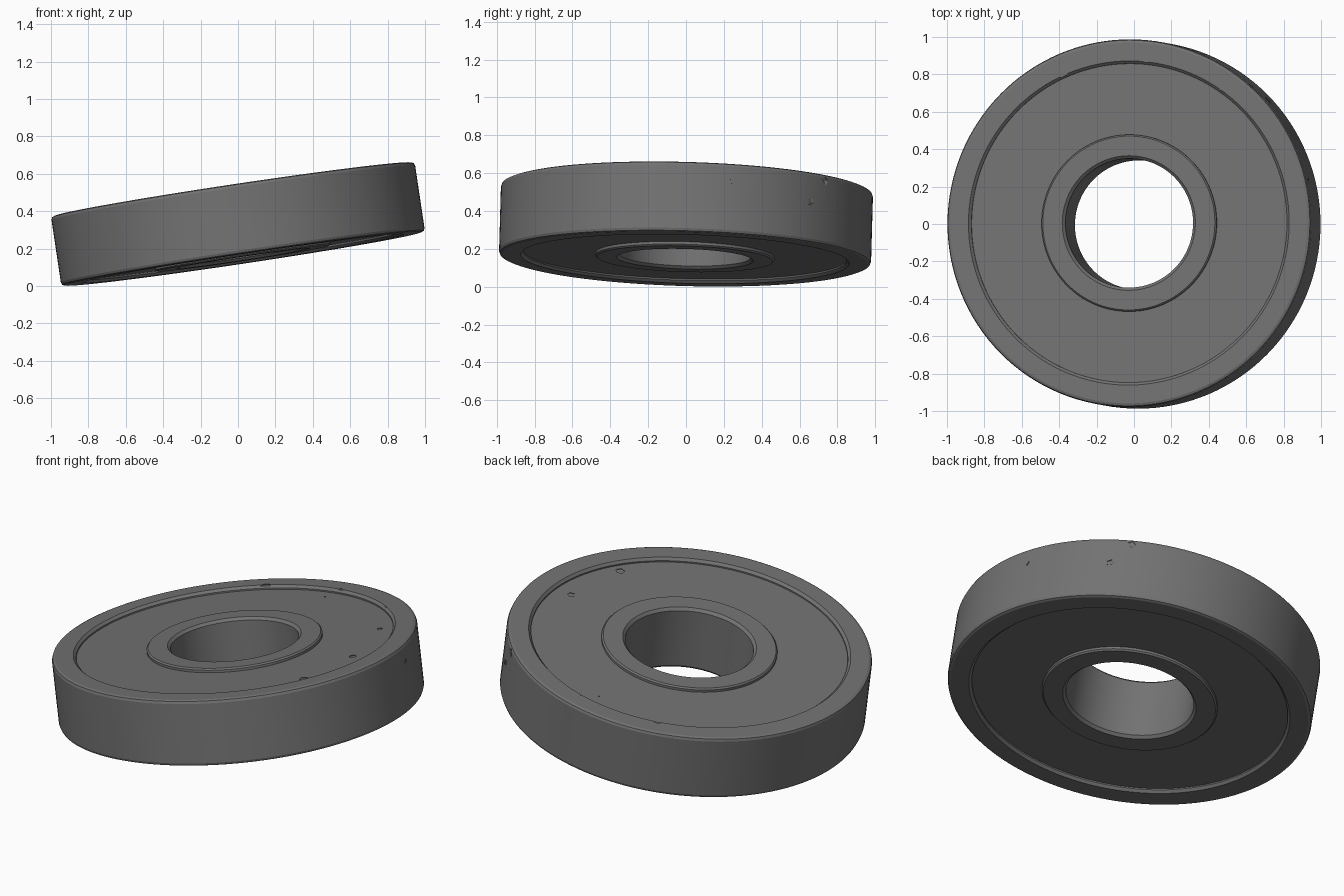
import bpy, bmesh, math
from mathutils import Vector, Matrix

if "Cube" in bpy.data.objects:
    bpy.data.objects.remove(bpy.data.objects["Cube"])

H = 0.187           # half thickness
R = 0.983           # outer radius
REC = 0.022         # shield recess
SEG = 128
ROT = Vector((0, 0, 1)).rotation_difference(Vector((-0.148, 0.028, 0.9886))).to_matrix().to_4x4()
PLACE = Matrix.Translation((0, 0, 0.3315)) @ ROT

steel = bpy.data.materials.new("dark_steel")
steel.diffuse_color = (0.17, 0.17, 0.17, 1)
steel.use_nodes = True
steel.node_tree.nodes["Principled BSDF"].inputs["Base Color"].default_value = steel.diffuse_color


def make_object(name, bm):
    bmesh.ops.recalc_face_normals(bm, faces=bm.faces)
    me = bpy.data.meshes.new(name)
    bm.to_mesh(me)
    bm.free()
    me.materials.append(steel)
    ob = bpy.data.objects.new(name, me)
    bpy.context.collection.objects.link(ob)
    return ob


def lathe(name, half):
    """Spin a closed (r, z) profile, given for the upper half and mirrored."""
    profile = half + [(r, -z) for r, z in reversed(half)]
    bm = bmesh.new()
    rings = []
    for i in range(SEG):
        a = 2 * math.pi * i / SEG
        rings.append([bm.verts.new((r * math.cos(a), r * math.sin(a), z)) for r, z in profile])
    n = len(profile)
    for i in range(SEG):
        p, q = rings[i], rings[(i + 1) % SEG]
        for k in range(n):
            bm.faces.new((p[k], q[k], q[(k + 1) % n], p[(k + 1) % n]))
    bm.transform(PLACE)
    return make_object(name, bm)


# Bearing rings and the recessed shield between them
outer = lathe("outer_ring", [(0.853, H - 0.03), (0.853, H - 0.014), (0.867, H),
                             (R - 0.018, H), (R - 0.005, H - 0.005), (R, H - 0.018)])
inner = lathe("inner_ring", [(0.345, H - 0.015), (0.36, H), (0.465, H), (0.473, H - 0.008)])
shield = lathe("shield", [(0.46, H - REC), (0.87, H - REC)])

# Small angular dents: (angle, radius, height, size) in the bearing's own frame
dents = [(114, 0.86, H, 0.03), (84, 0.865, H, 0.018), (87, 0.78, H - REC, 0.012),
         (55, 0.85, H, 0.022), (35, 0.78, H - REC, 0.02), (2, 0.76, H - REC, 0.025),
         (-13, 0.85, H, 0.015), (-27, 0.80, H - REC, 0.03),
         (13.5, R, 0.085, 0.018), (48, R, 0.155, 0.026), (42, R, 0.03, 0.026)]
bm = bmesh.new()
for i, (ang, r, z, s) in enumerate(dents):
    a = math.radians(ang)
    side = r > 0.9
    squash = Matrix.Diagonal((0.35, 1, 1, 1) if side else (1, 1, 0.35, 1))
    m = (PLACE @ Matrix.Rotation(a, 4, 'Z') @ Matrix.Translation((r, 0, z)) @ squash
         @ Matrix.Rotation(i * 1.3, 4, 'X' if side else 'Z'))
    bmesh.ops.create_cone(bm, cap_ends=True, segments=5, radius1=s, radius2=s * 0.7,
                          depth=s, matrix=m)
cutter = make_object("dent_cutter", bm)
cutter.hide_render = True

for ob in (outer, shield):
    mod = ob.modifiers.new("dents", 'BOOLEAN')
    mod.operation = 'DIFFERENCE'
    mod.solver = 'EXACT'
    mod.object = cutter
    bpy.context.view_layer.update()
    me = bpy.data.meshes.new_from_object(ob.evaluated_get(bpy.context.evaluated_depsgraph_get()))
    ob.modifiers.clear()
    ob.data = me
bpy.data.objects.remove(cutter)

# Smooth shading with crisp edges
bpy.ops.object.select_all(action='DESELECT')
for ob in (outer, inner, shield):
    ob.select_set(True)
bpy.context.view_layer.objects.active = outer
bpy.ops.object.shade_smooth_by_angle(angle=math.radians(20))
